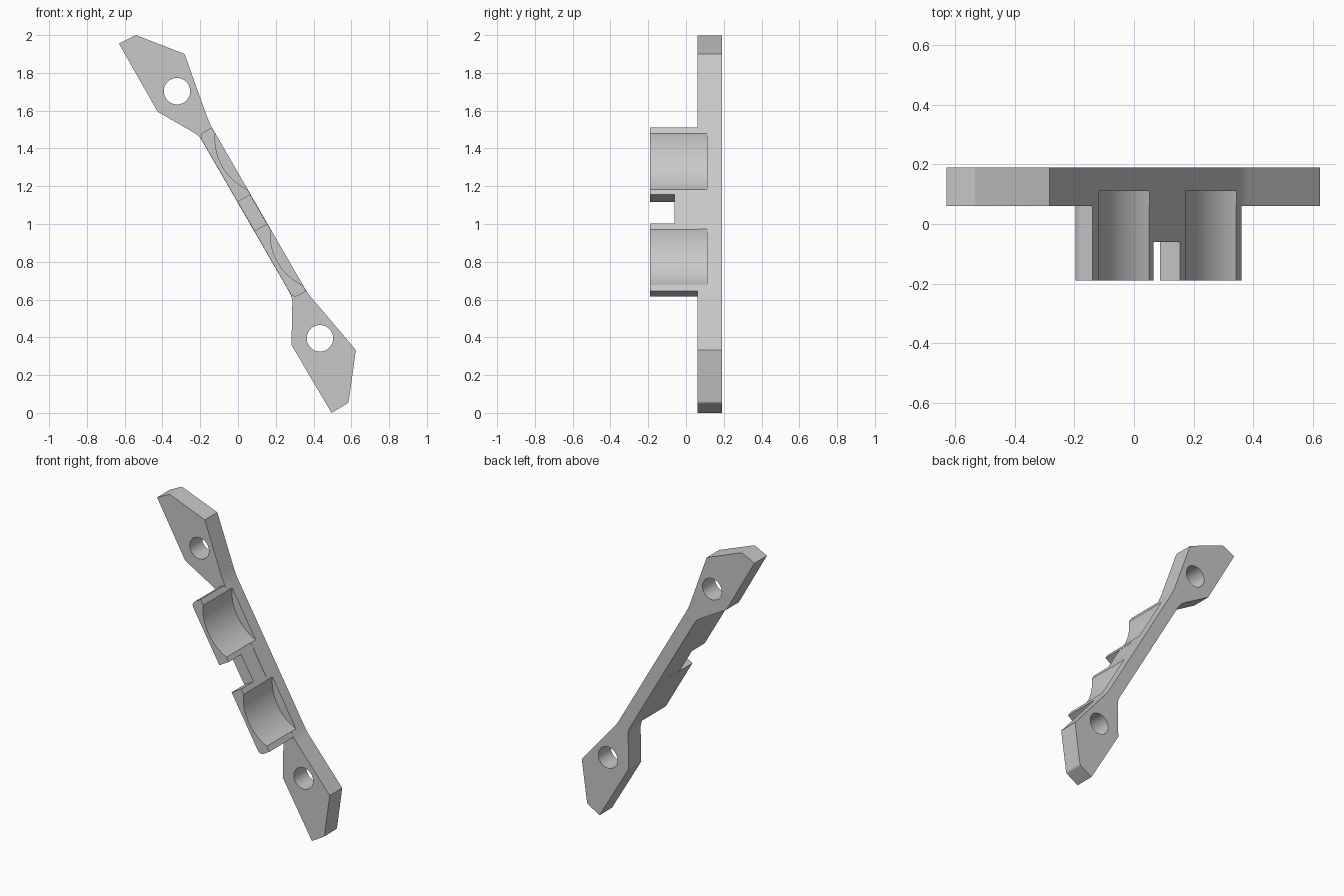
import bpy, bmesh
from math import cos, sin, pi, radians
from mathutils import Vector

if "Cube" in bpy.data.objects:
    bpy.data.objects.remove(bpy.data.objects["Cube"])

grey = bpy.data.materials.new("plain grey")
grey.use_nodes = True
colour = (0.58, 0.58, 0.58, 1)
grey.diffuse_color = colour
grey.node_tree.nodes["Principled BSDF"].inputs["Base Color"].default_value = colour

# Slanted bar directions: along its length and across it
ALONG = Vector((cos(radians(60)), -sin(radians(60))))
ACROSS = Vector((sin(radians(60)), cos(radians(60))))
LOW, HIGH = 0.555, 0.636
FRONT, PLATE, GROOVE_END, BACK = -0.19, 0.06, 0.11, 0.19


def on_bar(s, n):
    return ALONG * s + ACROSS * n


def rounded(corners, steps=6):
    """Outline from (point, setback) pairs, with curved corners where setback > 0."""
    pts = []
    for i, (p, r) in enumerate(corners):
        p = Vector(p)
        if r == 0:
            pts.append(p)
            continue
        a = p + (Vector(corners[i - 1][0]) - p).normalized() * r
        b = p + (Vector(corners[(i + 1) % len(corners)][0]) - p).normalized() * r
        for k in range(steps + 1):
            t = k / steps
            pts.append(a * (1 - t) ** 2 + p * 2 * t * (1 - t) + b * t * t)
    return pts


def circle(centre, radius, count):
    return [Vector(centre) + Vector((cos(2 * pi * k / count), sin(2 * pi * k / count))) * radius
            for k in range(count)]


def prism(name, outline, y0, y1):
    """Closed solid from an x-z outline, running along y, with outward faces."""
    count = len(outline)
    area = sum(outline[i - 1].cross(outline[i]) for i in range(count))
    if area < 0:
        outline = outline[::-1]
    bm = bmesh.new()
    front = [bm.verts.new((p.x, y0, p.y)) for p in outline]
    back = [bm.verts.new((p.x, y1, p.y)) for p in outline]
    bm.faces.new(front)
    bm.faces.new(back[::-1])
    for i in range(count):
        bm.faces.new((front[i], front[i - 1], back[i - 1], back[i]))
    bm.normal_update()
    mesh = bpy.data.meshes.new(name)
    bm.to_mesh(mesh)
    bm.free()
    mesh.materials.append(grey)
    obj = bpy.data.objects.new(name, mesh)
    bpy.context.collection.objects.link(obj)
    return obj


def combine(target, tool, operation):
    mod = target.modifiers.new(operation.lower(), "BOOLEAN")
    mod.object, mod.operation, mod.solver = tool, operation, "EXACT"
    bpy.context.view_layer.objects.active = target
    bpy.ops.object.modifier_apply(modifier=mod.name)
    bpy.data.objects.remove(tool)


# Back plate: thin slanted bar with a pointed mounting tab at each end
bracket = prism("mounting_bracket", rounded([
    ((-0.63, 1.955), 0), ((-0.54, 2.0), 0.01), ((-0.283, 1.90), 0),
    (on_bar(-1.405, HIGH), 0.04), (on_bar(-0.367, HIGH), 0.03),
    ((0.624, 0.333), 0), ((0.585, 0.053), 0.01), ((0.495, 0.0), 0),
    ((0.283, 0.36), 0), (on_bar(-0.385, LOW), 0.03),
    (on_bar(-1.375, LOW), 0.03), ((-0.426, 1.595), 0)]), PLATE, BACK)

# Two cradle blocks, each with its outer back corner rounded
low, high = LOW + 0.001, HIGH - 0.001
for outer, inner in ((-1.378, -0.968), (-0.378, -0.79)):
    block = prism("cradle_block", rounded([
        (on_bar(outer, low), 0.035), (on_bar(outer, high), 0),
        (on_bar(inner, high), 0), (on_bar(inner, low), 0)]), FRONT, PLATE + 0.03)
    combine(bracket, block, "UNION")

# Low web joining the cradles
low, high = LOW + 0.002, HIGH - 0.002
web = prism("web", [on_bar(-0.985, low), on_bar(-0.985, high),
                    on_bar(-0.775, high), on_bar(-0.775, low)], -0.06, PLATE + 0.02)
combine(bracket, web, "UNION")

# Shallow round grooves in the cradles
for middle in (-1.17, -0.585):
    radius = 0.295
    groove = prism("groove_cutter", circle(on_bar(middle, HIGH - 0.055 + radius), radius, 96),
                   FRONT - 0.1, GROOVE_END)
    combine(bracket, groove, "DIFFERENCE")

# Screw holes in the tabs
for centre in ((-0.323, 1.703), (0.434, 0.395)):
    hole = prism("hole_cutter", circle(centre, 0.07, 48), PLATE - 0.1, BACK + 0.1)
    combine(bracket, hole, "DIFFERENCE")

bpy.ops.object.select_all(action="DESELECT")
bracket.select_set(True)
bpy.context.view_layer.objects.active = bracket
bpy.ops.object.shade_smooth_by_angle(angle=radians(25))
